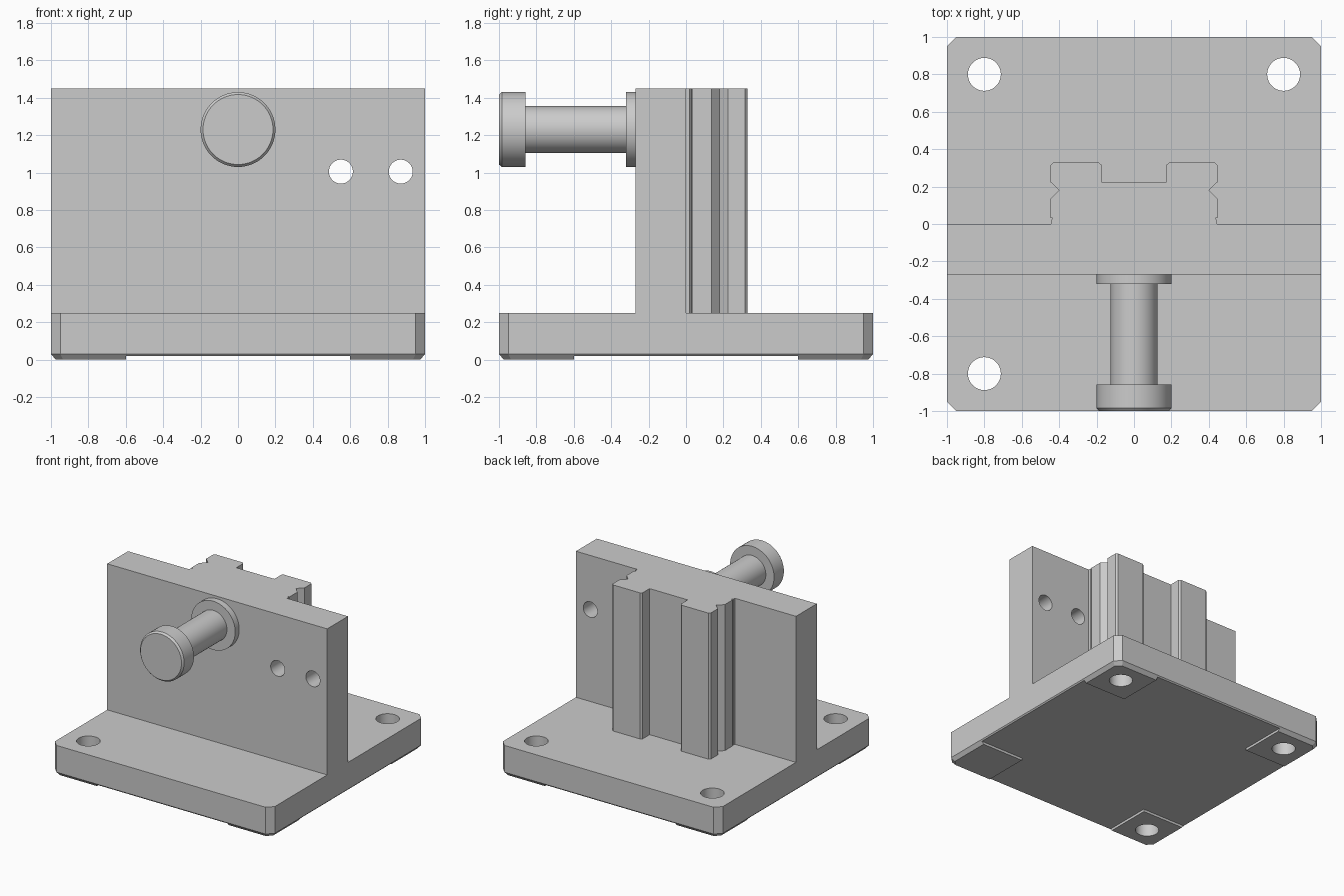
import bpy, bmesh, math
from mathutils import Matrix

if "Cube" in bpy.data.objects:
    bpy.data.objects.remove(bpy.data.objects["Cube"])


def make_object(name, bm):
    bmesh.ops.recalc_face_normals(bm, faces=bm.faces)
    mesh = bpy.data.meshes.new(name)
    bm.to_mesh(mesh)
    bm.free()
    ob = bpy.data.objects.new(name, mesh)
    bpy.context.collection.objects.link(ob)
    return ob


def loft(name, rings):
    """Join rings of equal point count with side faces and cap both ends."""
    bm = bmesh.new()
    loops = [[bm.verts.new(p) for p in ring] for ring in rings]
    n = len(loops[0])
    for a, b in zip(loops, loops[1:]):
        for i in range(n):
            j = (i + 1) % n
            bm.faces.new((a[i], a[j], b[j], b[i]))
    bm.faces.new(loops[0])
    bm.faces.new(loops[-1])
    return make_object(name, bm)


def octagon(h, c, z):
    k = h - c
    return [(h, -k, z), (h, k, z), (k, h, z), (-k, h, z),
            (-h, k, z), (-h, -k, z), (-k, -h, z), (k, -h, z)]


def box(name, size):
    bm = bmesh.new()
    bmesh.ops.create_cube(bm, size=1, matrix=Matrix.Diagonal((*size, 1)))
    return make_object(name, bm)


def cylinder(name, r, depth, loc, along_y=False):
    bm = bmesh.new()
    rot = Matrix.Rotation(math.pi / 2, 4, 'X') if along_y else Matrix()
    bmesh.ops.create_cone(bm, cap_ends=True, segments=48, radius1=r, radius2=r,
                          depth=depth, matrix=Matrix.Translation(loc) @ rot)
    return make_object(name, bm)


def activate(ob):
    bpy.ops.object.select_all(action='DESELECT')
    ob.select_set(True)
    bpy.context.view_layer.objects.active = ob


def cut(ob, cutter):
    cutter.hide_render = True
    mod = ob.modifiers.new("cut", 'BOOLEAN')
    mod.operation, mod.solver, mod.object = 'DIFFERENCE', 'EXACT', cutter
    activate(ob)
    bpy.ops.object.modifier_apply(modifier=mod.name)
    bpy.data.objects.remove(cutter)


def smooth(ob):
    activate(ob)
    bpy.ops.object.shade_smooth_by_angle(angle=math.radians(30))


# Base plate with clipped corners and a chamfered underside
base = loft("base_plate", [octagon(0.975, 0.04, 0), octagon(1, 0.05, 0.03),
                           octagon(1, 0.05, 0.25)])
# Shallow cross-shaped recess underneath leaves four corner pads
for size in ((1.2, 3, 0.04), (3, 1.2, 0.04)):
    cut(base, box("recess_cutter", size))
# Three mounting holes
for x, y in ((-0.8, 0.8), (0.8, 0.8), (-0.8, -0.8)):
    cut(base, cylinder("hole_cutter", 0.088, 1, (x, y, 0.1)))
smooth(base)

# Upright wall and grooved rear rail: mirrored half profile, extruded upward
half = [(1, -0.27), (1, 0), (0.445, 0), (0.445, 0.02), (0.432, 0.03),
        (0.447, 0.033), (0.447, 0.135), (0.4, 0.18), (0.447, 0.225),
        (0.447, 0.315), (0.433, 0.328), (0.187, 0.328), (0.173, 0.315),
        (0.173, 0.225)]
profile = half + [(-x, y) for x, y in reversed(half)]
wall = loft("wall_and_rail", [[(x, y, z) for x, y in profile] for z in (0.25, 1.45)])
for x in (0.55, 0.87):
    cut(wall, cylinder("hole_cutter", 0.064, 1, (x, -0.13, 1.005), along_y=True))
smooth(wall)

# Turned knob: flange, shaft and chamfered head along the y axis
steps = [(0.2, -0.27), (0.2, -0.322), (0.125, -0.322), (0.125, -0.858),
         (0.2, -0.858), (0.2, -0.985), (0.187, -1)]
angles = [2 * math.pi * i / 64 for i in range(64)]
knob = loft("knob", [[(r * math.cos(a), y, 1.23 + r * math.sin(a)) for a in angles]
                     for r, y in steps])
smooth(knob)
